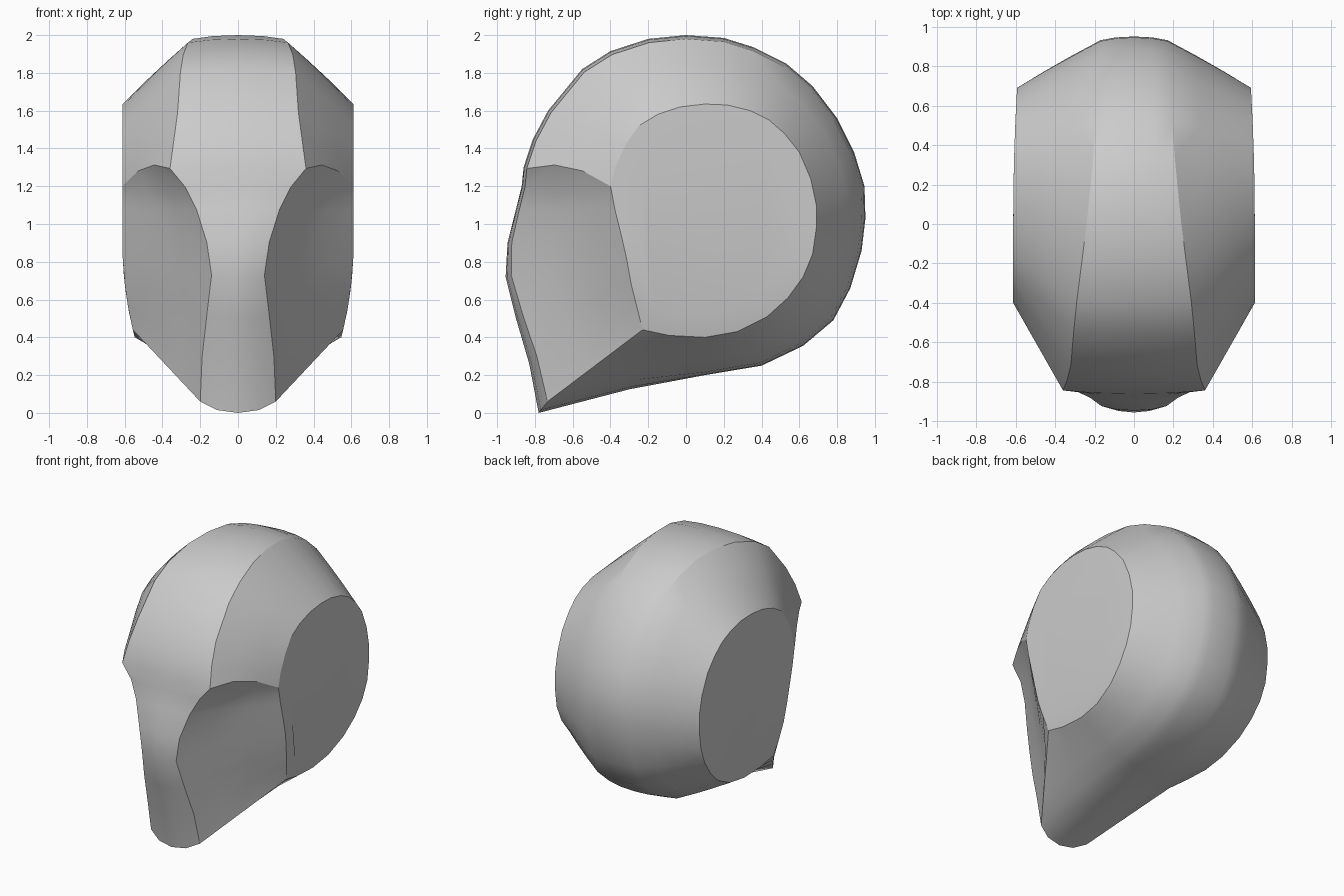
import bpy, bmesh
from mathutils import Vector

if "Cube" in bpy.data.objects:
    bpy.data.objects.remove(bpy.data.objects["Cube"])

# Each row: centre-line (y, z), half width of the middle band, side-disc rim (y, z)
cranium = [
    (-.86, 1.30, .36, -.40, 1.20), (-.81, 1.45, .34, -.375, 1.30),
    (-.73, 1.60, .32, -.32, 1.42), (-.55, 1.82, .305, -.25, 1.52),
    (-.40, 1.915, .29, -.15, 1.58), (-.20, 1.98, .265, -.03, 1.62),
    (0, 2.0, .24, .10, 1.635), (.20, 1.985, .22, .22, 1.63),
    (.36, 1.935, .205, .34, 1.60), (.53, 1.85, .195, .44, 1.55),
    (.67, 1.73, .185, .52, 1.48), (.80, 1.56, .18, .60, 1.38),
    (.89, 1.38, .17, .66, 1.24), (.945, 1.2, .17, .69, 1.10),
    (.95, 1.03, .17, .69, .98), (.93, .86, .17, .67, .84),
    (.87, .66, .18, .62, .72), (.78, .49, .19, .54, .61),
    (.62, .355, .20, .43, .51), (.40, .25, .20, .27, .43),
    (.10, .20, .20, .10, .40), (-.30, .125, .20, -.09, .41)]
face = [
    (-.78, 0, .20, -.23, .44), (-.83, .26, .19, -.26, .56),
    (-.90, .50, .165, -.29, .68), (-.955, .72, .14, -.315, .82),
    (-.945, .90, .165, -.345, .95), (-.90, 1.08, .22, -.375, 1.07),
    (-.87, 1.20, .28, -.39, 1.15)]
rows = cranium + face
chin = len(cranium)


def disc_point(y, z):
    """Point on the flattened side plane, easing inwards low down and at the back."""
    x = .612 - .065 * (max(0, .9 - z) / .5) ** 2 - .02 * max(0, y) ** 2 / .48
    return Vector((x, y, z))


def section(i, row):
    """Points from the centre line outwards to the middle of the side disc."""
    y, z, w, dy, dz = row
    pull = .02 + (.04 * max(0, 1 - z) if y < 0 else 0)

    def toward_core(k):
        return y * (1 - k), z + (1 - z) * k
    pts = [Vector((0, y, z)),
           Vector((w * .55, *toward_core(pull * .25))),
           Vector((w, *toward_core(pull)))]
    edge, rim = pts[-1], disc_point(dy, dz)
    for t in (1 / 3, 2 / 3):
        p = edge.lerp(rim, t)
        if i == 0:                       # arched brow
            p.z += .05
        elif i > chin:                   # hollow cheek
            p += Vector((-.02, .015, 0))
        elif i < chin:                   # slightly full skull
            p.x += .008
        pts.append(p)
    pts.append(rim)
    pts.append(disc_point(.1 + (dy - .1) * .8, 1.02 + (dz - 1.02) * .8))
    return pts


# Loft one half of the head
bm = bmesh.new()
grid = [[bm.verts.new(p) for p in section(i, r)] for i, r in enumerate(rows)]
n = len(grid)
for i in range(n):
    a, b = grid[i], grid[(i + 1) % n]
    for j in range(len(a) - 1):
        bm.faces.new((a[j], a[j + 1], b[j + 1], b[j]))
bm.faces.new([g[-1] for g in grid])
bmesh.ops.recalc_face_normals(bm, faces=bm.faces)
if max(bm.faces, key=lambda f: f.calc_center_median().x).normal.x < 0:
    bmesh.ops.reverse_faces(bm, faces=bm.faces)
mesh = bpy.data.meshes.new("head")
bm.to_mesh(mesh)
bm.free()
head = bpy.data.objects.new("head", mesh)
bpy.context.collection.objects.link(head)

# Soft shading with crisp plane changes, mirrored to the other half
bpy.context.view_layer.objects.active = head
head.select_set(True)
bpy.ops.object.shade_smooth_by_angle(angle=.42)
mirror = head.modifiers.new("mirror", 'MIRROR')
mirror.use_clip = True
